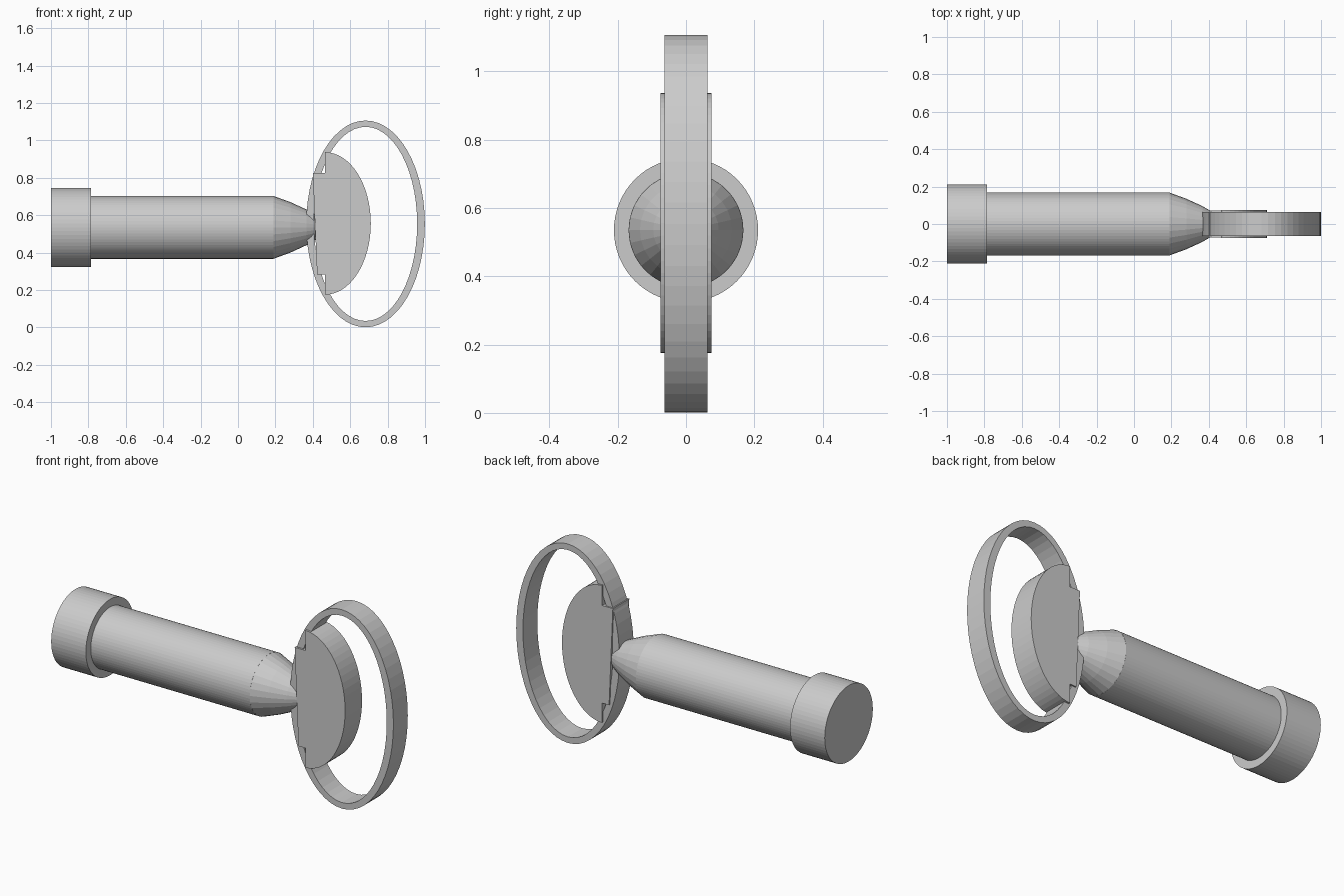
import bpy, bmesh, math

if "Cube" in bpy.data.objects:
    bpy.data.objects.remove(bpy.data.objects["Cube"])

AXIS_Z = 0.535


def finish(name, bm):
    bmesh.ops.recalc_face_normals(bm, faces=bm.faces)
    me = bpy.data.meshes.new(name)
    bm.to_mesh(me)
    bm.free()
    ob = bpy.data.objects.new(name, me)
    bpy.context.collection.objects.link(ob)
    return ob


def turned(name, profile, sides):
    """Closed solid of revolution about the handle axis, profile = (x, radius)."""
    bm = bmesh.new()
    rings = []
    for x, r in profile:
        rings.append([bm.verts.new((x, r * math.cos(2 * math.pi * i / sides),
                                    AXIS_Z + r * math.sin(2 * math.pi * i / sides)))
                      for i in range(sides)])
    for a, b in zip(rings, rings[1:]):
        for i in range(sides):
            j = (i + 1) % sides
            bm.faces.new((a[i], a[j], b[j], b[i]))
    bm.faces.new(rings[0])
    bm.faces.new(rings[-1])
    return finish(name, bm)


def slab(name, outline, y0, y1):
    """Flat plate with an (x, z) outline, extruded from y0 to y1."""
    bm = bmesh.new()
    face = bm.faces.new([bm.verts.new((x, y0, z)) for x, z in outline])
    ext = bmesh.ops.extrude_face_region(bm, geom=[face])
    for v in ext["geom"]:
        if isinstance(v, bmesh.types.BMVert):
            v.co.y = y1
    return finish(name, bm)


def hoop(name, cx, cz, outer, inner, half, sides):
    """Elliptical band with a rectangular cross-section."""
    bm = bmesh.new()
    section = [(outer, -half), (outer, half), (inner, half), (inner, -half)]
    loops = []
    for i in range(sides):
        a = 2 * math.pi * i / sides
        loops.append([bm.verts.new((cx + r[0] * math.cos(a), y, cz + r[1] * math.sin(a)))
                      for r, y in section])
    for i in range(sides):
        a, b = loops[i], loops[(i + 1) % sides]
        for k in range(4):
            m = (k + 1) % 4
            bm.faces.new((a[k], a[m], b[m], b[k]))
    return finish(name, bm)


# handle: end cap, shaft and tapering neck
turned("end_cap", [(-1.0, 0.211), (-0.787, 0.211)], 64)
turned("handle_shaft", [(-0.80, 0.168), (0.19, 0.168)], 64)
turned("neck", [(0.18, 0.167), (0.19, 0.168), (0.28, 0.135), (0.365, 0.096),
                (0.41, 0.07), (0.43, 0.045)], 28)

# elliptical hoop
hoop("hoop", 0.682, 0.5535, (0.317, 0.5525), (0.276, 0.519), 0.063, 56)

# half-oval blade and the mounting block behind it
half_oval = [(0.465 + 0.245 * math.cos(a), 0.556 + 0.381 * math.sin(a))
             for a in (math.pi * (i / 32 - 0.5) for i in range(33))]
slab("half_oval_blade", half_oval, -0.074, 0.074)
slab("mounting_block", [(0.40, 0.825), (0.423, 0.283), (0.47, 0.283), (0.47, 0.825)],
     -0.0735, 0.071)
